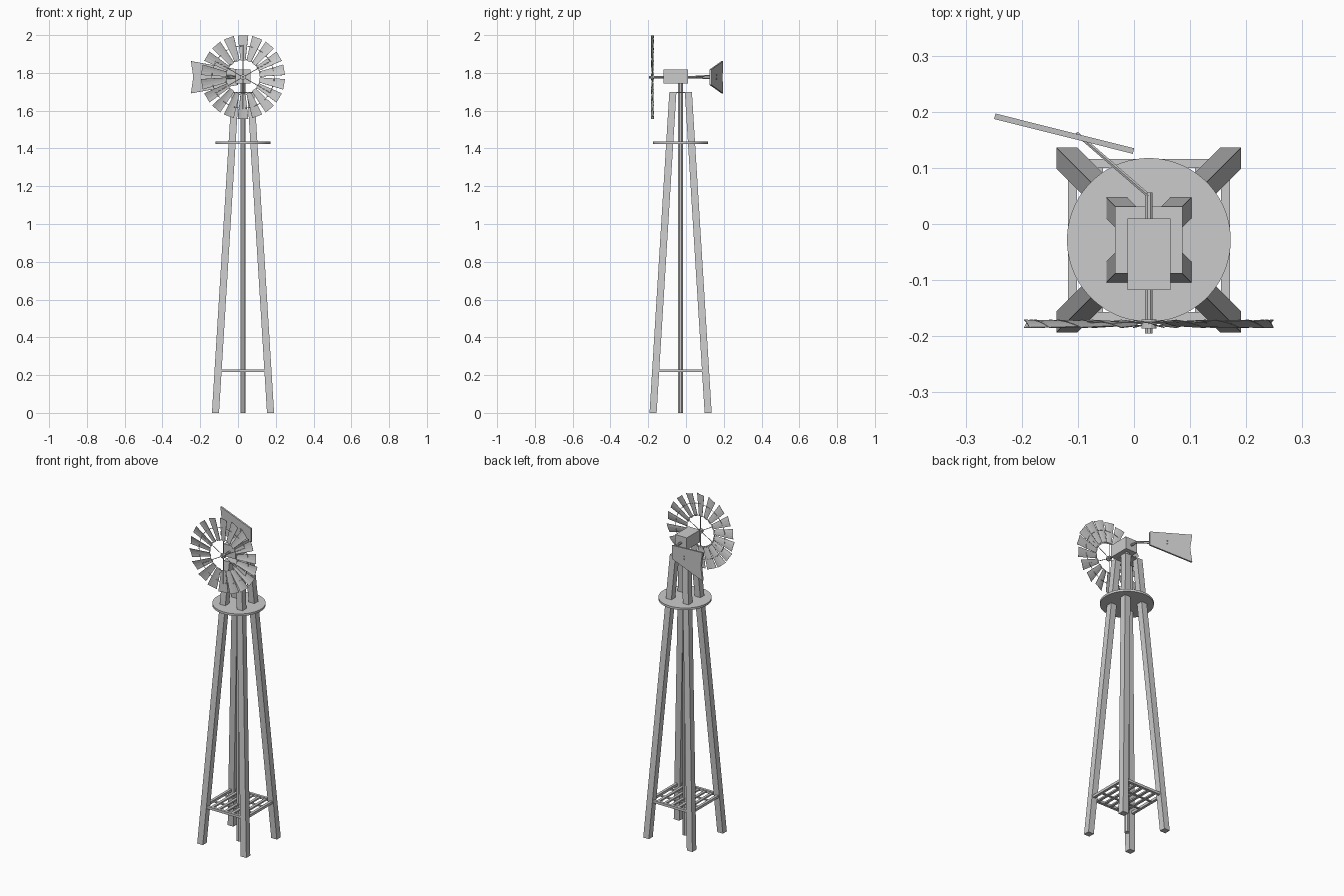
import bpy, bmesh, math
from mathutils import Vector

if "Cube" in bpy.data.objects:
    bpy.data.objects.remove(bpy.data.objects["Cube"])

CX, CY = 0.0265, -0.0285      # tower axis
RZ, RY = 1.778, -0.178        # rotor centre


def mesh_object(name, verts, faces):
    me = bpy.data.meshes.new(name)
    me.from_pydata([tuple(v) for v in verts], [], faces)
    bm = bmesh.new()
    bm.from_mesh(me)
    bmesh.ops.recalc_face_normals(bm, faces=bm.faces)
    bm.to_mesh(me)
    bm.free()
    ob = bpy.data.objects.new(name, me)
    bpy.context.collection.objects.link(ob)
    return ob


def prism(name, lower, upper):
    n = len(lower)
    sides = [(i, (i + 1) % n, n + (i + 1) % n, n + i) for i in range(n)]
    return mesh_object(name, list(lower) + list(upper),
                       [tuple(range(n))[::-1], tuple(range(n, 2 * n))] + sides)


def box(name, x0, x1, y0, y1, z0, z1):
    ring = [(x0, y0), (x1, y0), (x1, y1), (x0, y1)]
    return prism(name, [(x, y, z0) for x, y in ring], [(x, y, z1) for x, y in ring])


def rod(name, a, b, r, sides=8):
    a, b = Vector(a), Vector(b)
    q = (b - a).to_track_quat('Z', 'Y')
    ring = [q @ Vector((r * math.cos(t), r * math.sin(t), 0))
            for t in (2 * math.pi * (i + 0.5) / sides for i in range(sides))]
    return prism(name, [a + v for v in ring], [b + v for v in ring])


# Four splayed square legs
W = 0.0375
for sx in (-1, 1):
    for sy in (-1, 1):
        def square(h, z):
            return [(CX + sx * u, CY + sy * v, z)
                    for u, v in ((h, h), (h - W, h), (h - W, h - W), (h, h - W))]
        prism("tower_leg", square(0.1645, 0), square(0.06, 1.695))

# Thin cap plate, platform disc and central pole
box("tower_cap", CX - 0.06, CX + 0.06, CY - 0.06, CY + 0.06, 1.694, 1.70)
disc = rod("platform", (CX, CY, 1.424), (CX, CY, 1.437), 0.146, 64)
rod("centre_pole", (CX, CY, 0), (CX, CY, 1.75), 0.0145, 8)

# Lower frame with slats
H, B, Z0, Z1 = 0.1445, 0.016, 0.216, 0.231
for s in (-1, 1):
    c = s * (H - B / 2)
    box("frame_side", CX + c - B / 2, CX + c + B / 2, CY - H, CY + H, Z0, Z1)
    box("frame_end", CX - H + B, CX + H - B, CY + c - B / 2, CY + c + B / 2, Z0, Z1)
for i in range(5):
    x = CX + (i - 2) * 0.045
    box("frame_slat", x - 0.008, x + 0.008, CY - H + B, CY + H - B, Z0 + 0.003, Z1 - 0.003)
for s in (-1, 1):
    y = CY + s * 0.05
    box("frame_crossbar", CX - H + B, CX + H - B, y - 0.006, y + 0.006, Z0, Z0 + 0.006)

# Gearbox and shafts
box("gearbox", -0.012, 0.065, -0.118, 0.01, 1.744, 1.818)
rod("rotor_shaft", (CX, -0.195, RZ), (CX, -0.11, RZ), 0.007)
rod("rotor_hub", (CX, -0.186, RZ), (CX, -0.170, RZ), 0.014, 12)
rod("rear_shaft", (CX, 0.0, RZ), (CX, 0.056, RZ), 0.007)

# Rotor blades: pitched, gently curved, widening outwards
N = 18
for k in range(N):
    t = math.pi / 2 + 2 * math.pi * k / N
    rad = Vector((math.cos(t), 0, math.sin(t)))
    tan = Vector((-math.sin(t), 0, math.cos(t)))
    verts = []
    for r, hw in ((0.088, 0.013), (0.221, 0.028)):
        for u in (-1, -0.33, 0.33, 1):
            depth = 0.0068 * u * hw / 0.028 + 0.002 * (1 - u * u)
            verts.append(Vector((CX, RY + depth, RZ)) + rad * r + tan * hw * u)
    blade = mesh_object("rotor_blade", verts, [(i, i + 1, i + 5, i + 4) for i in range(3)])
    sol = blade.modifiers.new("thickness", 'SOLIDIFY')
    sol.thickness = 0.0015
    sol.offset = 0

# Spokes and blade rings
for k in range(6):
    t = math.pi / 6 + math.pi * k / 3
    d = Vector((math.cos(t), 0, math.sin(t)))
    c = Vector((CX, RY + 0.001, RZ))
    rod("rotor_spoke", c, c + d * 0.17, 0.0018, 6)
for r in (0.095, 0.165):
    bpy.ops.mesh.primitive_torus_add(location=(CX, RY + 0.003, RZ), rotation=(math.pi / 2, 0, 0),
                                     major_radius=r, minor_radius=0.0017,
                                     major_segments=54, minor_segments=6)
    bpy.context.object.name = "rotor_ring"

# Tail arms and vane
for s in (-1, 1):
    rod("tail_arm", (CX, 0.05, RZ + s * 0.003), (-0.103, 0.162, RZ + s * 0.009), 0.004, 6)
p_in, p_out = Vector((-0.001, 0.130, 0)), Vector((-0.248, 0.192, 0))
along = p_out - p_in
nrm = Vector((-along.y, along.x, 0)).normalized() * 0.005
profile = [(0, 1.736), (1, 1.692), (0.95, 1.778), (1, 1.862), (0, 1.818)]
pts = [p_in + along * u + Vector((0, 0, z)) for u, z in profile]
prism("tail_vane", [p - nrm for p in pts], [p + nrm for p in pts])
